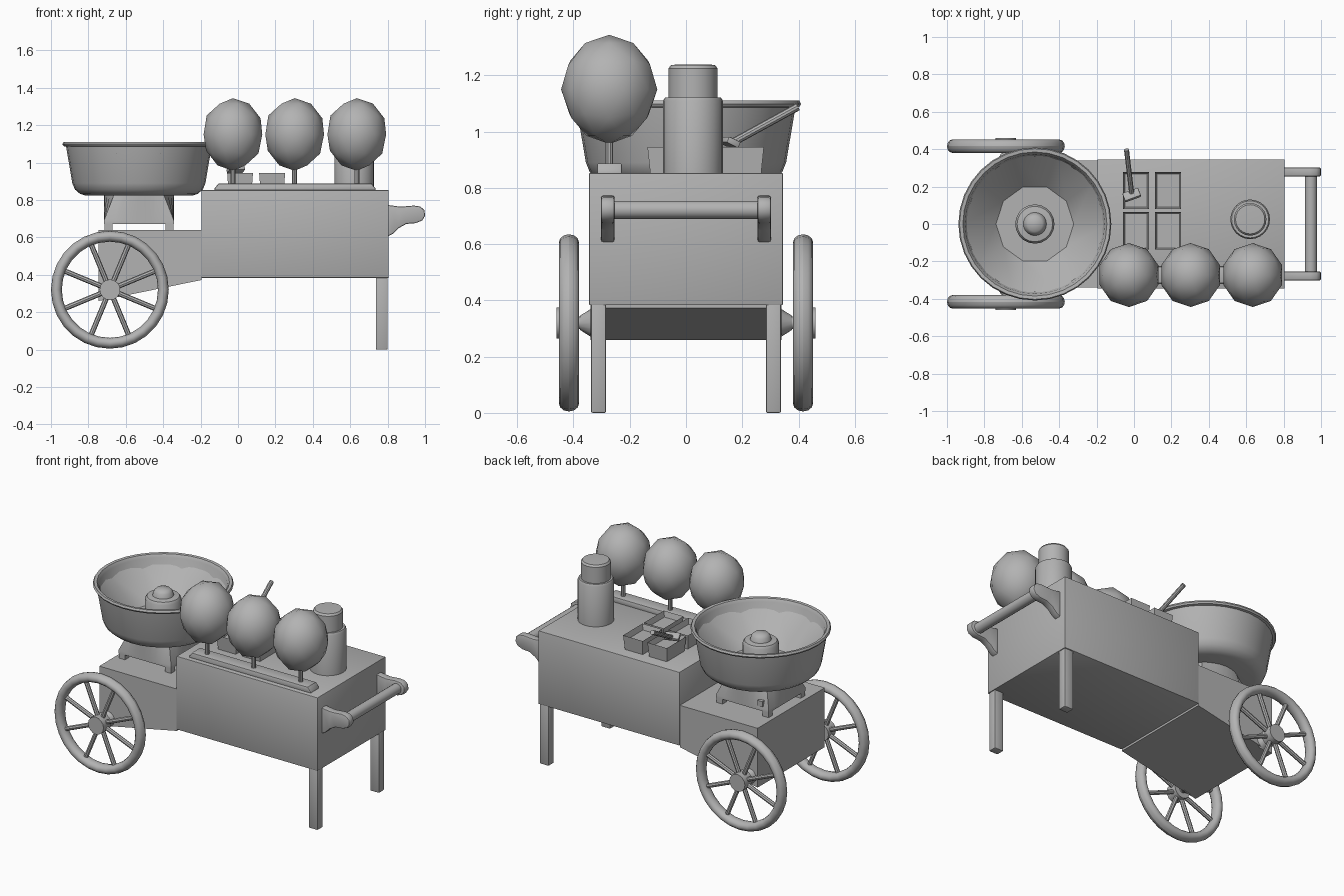
import bpy, bmesh, math
from mathutils import Vector, Matrix

if "Cube" in bpy.data.objects:
    bpy.data.objects.remove(bpy.data.objects["Cube"])

grey = bpy.data.materials.new("plain grey")
grey.diffuse_color = (0.45, 0.45, 0.45, 1)
grey.use_nodes = True
grey.node_tree.nodes["Principled BSDF"].inputs["Base Color"].default_value = grey.diffuse_color


def finish(name, bm, smooth=None):
    """Turn a bmesh into a named, coloured object."""
    bmesh.ops.recalc_face_normals(bm, faces=bm.faces)
    me = bpy.data.meshes.new(name)
    bm.to_mesh(me)
    bm.free()
    me.materials.append(grey)
    ob = bpy.data.objects.new(name, me)
    bpy.context.collection.objects.link(ob)
    if smooth:
        bpy.ops.object.select_all(action='DESELECT')
        ob.select_set(True)
        bpy.context.view_layer.objects.active = ob
        bpy.ops.object.shade_smooth_by_angle(angle=math.radians(smooth))
    return ob


def box(name, lo, hi, bevel=0.0):
    bm = bmesh.new()
    bmesh.ops.create_cube(bm, size=1)
    for v in bm.verts:
        v.co = [l + (c + 0.5) * (h - l) for c, l, h in zip(v.co, lo, hi)]
    if bevel:
        bmesh.ops.bevel(bm, geom=bm.edges[:], offset=bevel, segments=2,
                        affect='EDGES', profile=0.5)
    return finish(name, bm, 40 if bevel else None)


def lathe(name, profile, centre, sides, smooth=35, axis_y=False):
    """Revolve (radius, height) points round z, or round y if asked."""
    bm = bmesh.new()
    rings = []
    for r, h in profile:
        if r == 0:
            rings.append([bm.verts.new((0, 0, h))] * sides)
        else:
            rings.append([bm.verts.new((r * math.cos(i * math.tau / sides),
                                        r * math.sin(i * math.tau / sides), h))
                          for i in range(sides)])
    for a, b in zip(rings, rings[1:]):
        for i in range(sides):
            j = (i + 1) % sides
            bm.faces.new(list(dict.fromkeys((a[i], a[j], b[j], b[i]))))
    if axis_y:
        bm.transform(Matrix.Rotation(-math.pi / 2, 4, 'X'))
    bm.transform(Matrix.Translation(centre))
    return finish(name, bm, smooth)


def rod(name, a, b, r, sides=12, r2=None):
    a, b = Vector(a), Vector(b)
    bm = bmesh.new()
    bmesh.ops.create_cone(bm, cap_ends=True, segments=sides, radius1=r,
                          radius2=r if r2 is None else r2, depth=(b - a).length)
    bm.transform(Matrix.Translation((a + b) / 2)
                 @ (b - a).to_track_quat('Z', 'Y').to_matrix().to_4x4())
    return finish(name, bm, 35)


def prism(name, outline, y0, y1, bevel=0.0):
    """Extrude an (x, z) outline along y."""
    bm = bmesh.new()
    f = bm.faces.new([bm.verts.new((x, y0, z)) for x, z in outline])
    new = bmesh.ops.extrude_face_region(bm, geom=[f])['geom']
    for v in new:
        if isinstance(v, bmesh.types.BMVert):
            v.co.y = y1
    if bevel:
        bmesh.ops.bevel(bm, geom=[e for e in bm.edges if abs(e.verts[0].co.y - e.verts[1].co.y) < 1e-5],
                        offset=bevel, segments=2, affect='EDGES', profile=0.5)
    return finish(name, bm, 40)


# Cart body and lower front section
box("cart_body", (-0.195, -0.345, 0.383), (0.805, 0.345, 0.853), 0.004)
prism("lower_body", [(-0.745, 0.26), (-0.195, 0.372), (-0.195, 0.64), (-0.745, 0.64)],
      -0.34, 0.34)

# Legs, handle brackets and wheels on both sides
bracket = [(0.80, 0.605), (0.83, 0.62), (0.86, 0.65), (0.90, 0.672), (0.95, 0.676),
           (0.985, 0.69), (1.0, 0.715), (0.997, 0.745), (0.975, 0.765), (0.94, 0.77),
           (0.87, 0.764), (0.80, 0.773)]
WX, WZ = -0.685, 0.32
for s, side in ((-1, "right"), (1, "left")):
    y0, y1 = sorted((s * 0.284, s * 0.338))
    box("leg_" + side, (0.737, y0, 0.0), (0.8, y1, 0.39), 0.006)
    y0, y1 = sorted((s * 0.254, s * 0.302))
    prism("handle_bracket_" + side, bracket, y0, y1, 0.008)

    # Rim with an oval section
    yc = s * 0.416
    section = [(0.286 + 0.029 * math.cos(k * math.tau / 12), 0.036 * math.sin(k * math.tau / 12))
               for k in range(13)]
    lathe("wheel_rim_" + side, section, (WX, yc, WZ), 28, 60, True)
    for k in range(8):
        a = math.pi / 8 + k * math.pi / 4
        d = Vector((math.cos(a), 0, math.sin(a)))
        c = Vector((WX, yc, WZ))
        rod("spoke_%s_%d" % (side, k), c + d * 0.03, c + d * 0.275, 0.014, 8)
    rod("wheel_hub_" + side, (WX, s * 0.385, WZ), (WX, s * 0.461, WZ), 0.055, 16)
    rod("axle_collar_" + side, (WX, s * 0.33, WZ), (WX, s * 0.377, WZ), 0.055, 16, 0.025)
rod("axle", (WX, -0.4, WZ), (WX, 0.4, WZ), 0.022)
rod("handle_bar", (0.946, -0.27, 0.722), (0.946, 0.27, 0.722), 0.032, 16)

# Machine base: square below, blending to round under the bowl
BX = -0.53
bm = bmesh.new()
low, mid, high = [], [], []
n = 32
for i in range(n):
    a = i * math.tau / n
    c, s = math.cos(a), math.sin(a)
    q = 0.187 / max(abs(c), abs(s))
    low.append(bm.verts.new((BX + q * c, q * s, 0.672)))
    mid.append(bm.verts.new((BX + q * c, q * s, 0.69)))
    high.append(bm.verts.new((BX + 0.187 * c, 0.187 * s, 0.83)))
for a, b in ((low, mid), (mid, high)):
    for i in range(n):
        j = (i + 1) % n
        bm.faces.new((a[i], a[j], b[j], b[i]))
bm.faces.new(low)
bm.faces.new(high)
finish("machine_base", bm, 35)
for sx in (-1, 1):
    for sy in (-1, 1):
        x, y = BX + sx * 0.163, sy * 0.163
        box("base_foot", (x - 0.021, y - 0.021, 0.635), (x + 0.021, y + 0.021, 0.675))
box("base_switch", (-0.675, 0.17, 0.70), (-0.64, 0.192, 0.735))

# Spinning bowl with rolled lip, faceted liner and centre head
lathe("bowl", [(0, 0.823), (0.285, 0.823), (0.315, 0.833), (0.342, 0.856), (0.356, 0.89),
               (0.389, 1.085), (0.403, 1.088), (0.409, 1.098), (0.403, 1.11), (0.385, 1.108),
               (0.373, 1.09), (0.345, 0.91), (0.30, 0.86), (0, 0.86)], (BX, 0, 0), 32, 40)
lathe("bowl_liner", [(0, 0.875), (0.208, 0.875), (0.382, 1.05)], (BX, 0, 0), 10, 40)
lathe("spinner_head", [(0.105, 0.87), (0.105, 1.005), (0.095, 1.02), (0.062, 1.025),
                       (0.055, 1.05), (0.04, 1.065), (0, 1.07)], (BX, 0, 0), 20, 40)

# Stand with three floss puffs on sticks
prism("stick_stand", [(-0.125, 0.85), (0.735, 0.85), (0.735, 0.862), (0.715, 0.887),
                      (-0.105, 0.887), (-0.125, 0.862)], -0.317, -0.227, 0.008)
for k, x in enumerate((-0.027, 0.303, 0.635)):
    rod("stick_%d" % k, (x, -0.273, 0.87), (x, -0.273, 1.0), 0.014, 10)
    bm = bmesh.new()
    bmesh.ops.create_icosphere(bm, subdivisions=2, radius=1)
    for v in bm.verts:
        t = 1 + 0.06 * v.co.z if v.co.z < 0 else 1
        v.co = (x + 0.165 * t * v.co.x, -0.273 + 0.171 * t * v.co.y, 1.15 + 0.194 * v.co.z)
    finish("floss_puff_%d" % k, bm, 60)

# Four open ingredient trays, narrower at the foot
for x0, x1 in ((-0.058, 0.08), (0.113, 0.252)):
    for y0, y1 in ((-0.137, 0.065), (0.08, 0.277)):
        bm = bmesh.new()
        bmesh.ops.create_cube(bm, size=1)
        cx, cy = (x0 + x1) / 2, (y0 + y1) / 2
        for v in bm.verts:
            t = 1 if v.co.z > 0 else 0.9
            v.co = (cx + v.co.x * (x1 - x0) * t, cy + v.co.y * (y1 - y0) * t,
                    0.945 if v.co.z > 0 else 0.85)
        bm.normal_update()
        top = max(bm.faces, key=lambda f: f.calc_center_median().z)
        bmesh.ops.inset_region(bm, faces=[top], thickness=0.014)
        for v in top.verts:
            v.co.z -= 0.035
        finish("ingredient_tray", bm)

# Scoop resting in a tray
rod("scoop_handle", (-0.012, 0.16, 0.958), (-0.04, 0.397, 1.088), 0.014, 10)
scoop = box("scoop_head", (-0.045, -0.025, -0.012), (0.045, 0.025, 0.012), 0.005)
scoop.location = (-0.012, 0.155, 0.962)
scoop.rotation_euler = (math.radians(-25), 0, math.radians(20))

# Canister with narrower lid
lathe("canister", [(0, 0.85), (0.106, 0.85), (0.106, 1.11), (0.099, 1.122), (0.087, 1.122),
                   (0.087, 1.225), (0.078, 1.237), (0.06, 1.238), (0, 1.238)],
      (0.621, 0.025, 0), 24, 35)
